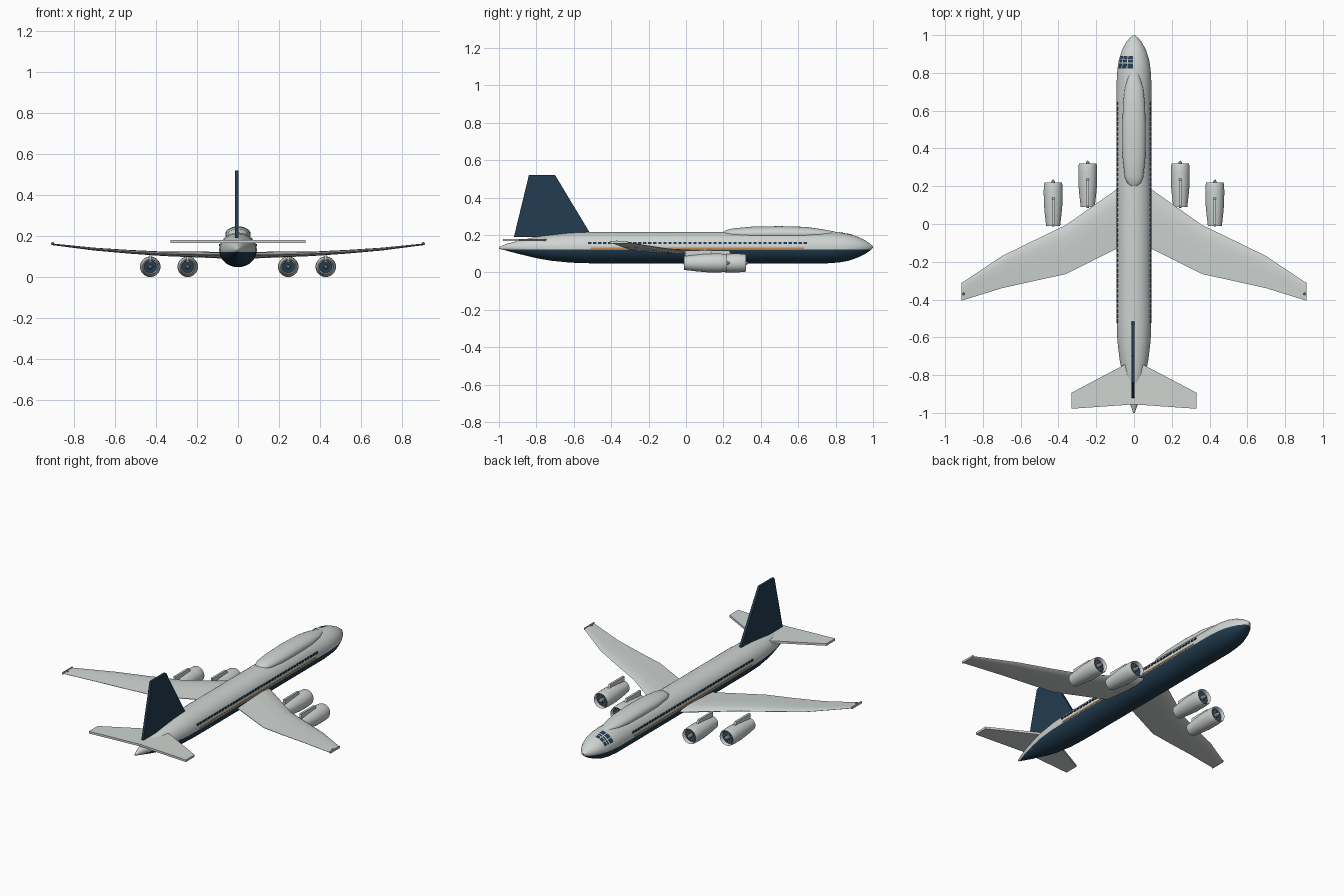
import bpy, bmesh, math
from mathutils import Vector

if "Cube" in bpy.data.objects:
    bpy.data.objects.remove(bpy.data.objects["Cube"], do_unlink=True)


def material(name, rgb):
    m = bpy.data.materials.new(name)
    m.use_nodes = True
    m.diffuse_color = (*rgb, 1)
    m.node_tree.nodes["Principled BSDF"].inputs["Base Color"].default_value = (*rgb, 1)
    return m


WHITE = material("pale grey paint", (0.62, 0.66, 0.64))
BLUE = material("deep blue paint", (0.016, 0.046, 0.08))
ORANGE = material("orange stripe", (0.55, 0.25, 0.07))
METAL = material("dull metal", (0.2, 0.22, 0.22))


def finish(name, bm, mats, angle=35):
    bmesh.ops.recalc_face_normals(bm, faces=bm.faces)
    me = bpy.data.meshes.new(name)
    bm.to_mesh(me)
    bm.free()
    ob = bpy.data.objects.new(name, me)
    bpy.context.collection.objects.link(ob)
    for m in mats:
        me.materials.append(m)
    if angle:
        bpy.ops.object.select_all(action="DESELECT")
        ob.select_set(True)
        bpy.context.view_layer.objects.active = ob
        bpy.ops.object.shade_smooth_by_angle(angle=math.radians(angle))
    return ob


def loft(bm, rings, caps=True):
    rows = [[bm.verts.new(p) for p in r] for r in rings]
    n = len(rows[0])
    for a, b in zip(rows, rows[1:]):
        for i in range(n):
            bm.faces.new((a[i], a[(i + 1) % n], b[(i + 1) % n], b[i]))
    if caps:
        bm.faces.new(rows[0])
        bm.faces.new(rows[-1])


def box(bm, centre, size):
    r = bmesh.ops.create_cube(bm, size=1)
    for v in r["verts"]:
        v.co = Vector(c + s * p for c, s, p in zip(centre, size, v.co))


def oval(y, half, low, top, n=40):
    mid, rz = (low + top) / 2, (top - low) / 2
    return [(half * math.sin(t), y, mid + rz * math.cos(t))
            for t in (2 * math.pi * i / n for i in range(n))]


# Fuselage: station, half width, bottom, top
BODY = [(-1, .004, .126, .136), (-.96, .018, .116, .152), (-.9, .036, .1, .168),
        (-.8, .06, .076, .19), (-.72, .076, .062, .2), (-.62, .088, .052, .211),
        (-.5, .092, .048, .216), (.75, .092, .048, .216), (.82, .088, .053, .213),
        (.87, .08, .062, .205), (.92, .064, .08, .19), (.96, .043, .1, .17),
        (.985, .022, .117, .152), (1, .004, .131, .139)]
bm = bmesh.new()
loft(bm, [oval(*s) for s in BODY])
PAINT_LINE = .122
bmesh.ops.bisect_plane(bm, geom=bm.verts[:] + bm.edges[:] + bm.faces[:],
                       plane_co=(0, 0, PAINT_LINE), plane_no=(0, 0, 1))
for f in bm.faces:
    f.material_index = int(f.calc_center_median().z < PAINT_LINE)
finish("fuselage", bm, [WHITE, BLUE])

# Raised upper deck
DECK = [(.2, .012, .205, .217), (.215, .035, .19, .226), (.25, .05, .18, .235),
        (.35, .06, .17, .244), (.5, .062, .17, .247), (.64, .058, .17, .243),
        (.72, .048, .18, .232), (.78, .03, .19, .221), (.83, .01, .19, .21)]
bm = bmesh.new()
loft(bm, [oval(*s) for s in DECK])
finish("upper_deck", bm, [WHITE])


# Skin patches that follow the fuselage
def skin(y, t, lift=.002):
    for a, b in zip(BODY, BODY[1:]):
        if a[0] <= y <= b[0]:
            k = (y - a[0]) / (b[0] - a[0])
            half, low, top = (p + (q - p) * k for p, q in zip(a[1:], b[1:]))
            return Vector(((half + lift) * math.sin(t), y,
                           (low + top) / 2 + ((top - low) / 2 + lift) * math.cos(t)))


def patch(bm, y0, y1, t0, t1, steps=4):
    for i in range(steps):
        ta, tb = (t0 + (t1 - t0) * k / steps for k in (i, i + 1))
        bm.faces.new([bm.verts.new(skin(y, t))
                      for y, t in ((y0, ta), (y1, ta), (y1, tb), (y0, tb))])


bm = bmesh.new()
for col in range(3):
    t = math.radians(-4 - col * 22)
    for y0, y1 in ((.822, .85), (.856, .868), (.872, .89)):
        patch(bm, y0, y1, t, t - math.radians(19))
finish("cockpit_windows", bm, [BLUE], 0)

# Cabin windows and cheat line on both sides
bm = bmesh.new()
for side in (1, -1):
    for i in range(44):
        box(bm, (side * .088, -.515 + i * .0268, .156), (.008, .017, .011))
finish("cabin_windows", bm, [BLUE], 0)
bm = bmesh.new()
for side in (1, -1):
    box(bm, (side * .09, .06, .13), (.007, 1.14, .008))
finish("side_stripe", bm, [ORANGE], 0)

# Wings: span, leading edge, trailing edge, height, thickness
WING = [(.04, .22, -.11, .105, .034), (.09, .185, -.13, .107, .032),
        (.36, -.005, -.265, .113, .022), (.53, -.087, -.302, .123, .018),
        (.7, -.17, -.34, .136, .014), (.91, -.31, -.405, .16, .008)]
AIRFOIL = [(0, 0), (.05, .3), (.25, .5), (.55, .38), (1, .06),
           (1, -.06), (.55, -.38), (.25, -.5), (.05, -.3)]
for side, label in ((1, "left"), (-1, "right")):
    bm = bmesh.new()
    loft(bm, [[(side * x, le + (te - le) * c, z + th * h) for c, h in AIRFOIL]
              for x, le, te, z, th in WING])
    finish(label + "_wing", bm, [WHITE])
    bm = bmesh.new()
    box(bm, (side * .909, -.358, .161), (.006, .094, .012))
    finish(label + "_wing_tip", bm, [WHITE], 0)
    bm = bmesh.new()
    bmesh.ops.create_uvsphere(bm, u_segments=10, v_segments=6, radius=.007)
    bmesh.ops.translate(bm, vec=(side * .903, -.37, .164), verts=bm.verts)
    finish(label + "_tip_light", bm, [METAL])


# Flat tail surfaces
def slab(name, outline, offset, mat):
    bm = bmesh.new()
    loft(bm, [[Vector(p) + Vector(offset) * s for p in outline] for s in (-.5, .5)])
    finish(name, bm, [mat], 0)


slab("tail_fin", [(-.006, y, z) for y, z in
                  ((-.92, .19), (-.84, .52), (-.7, .52), (-.515, .213), (-.56, .19))],
     (.015, 0, 0), BLUE)
for side, label in ((1, "left"), (-1, "right")):
    slab(label + "_tailplane", [(side * x, y, .173) for x, y in
                                ((0, -.72), (.05, -.745), (.33, -.893), (.33, -.978), (0, -.955))],
         (0, 0, .013), WHITE)


# Engines: lathed shells with fan, spinner and pylon
def lathe(bm, profile, x, y, z, n=28):
    loft(bm, [[(x + r * math.sin(t), y + d, z + r * math.cos(t))
               for t in (2 * math.pi * i / n for i in range(n))] for d, r in profile])


def engine(label, x, y):
    z = .05
    bm = bmesh.new()
    lathe(bm, [(.02, .028), (0, .033), (0, .037), (.06, .044), (.12, .0495), (.19, .05),
               (.222, .048), (.23, .045), (.226, .042), (.205, .041)], x, y, z)
    finish(label + "_nacelle", bm, [WHITE])
    bm = bmesh.new()
    lathe(bm, [(.01, .0312), (.206, .0408)], x, y, z)
    finish(label + "_core", bm, [BLUE])
    bm = bmesh.new()
    lathe(bm, [(.2, .013), (.222, .012), (.238, .008), (.246, .001)], x, y, z)
    lathe(bm, [(-.004, .006), (.012, .012)], x, y, z)
    finish(label + "_spinner", bm, [METAL])
    # Thin radial blades over the fan disc
    bm = bmesh.new()
    for i in range(12):
        t = 2 * math.pi * i / 12
        out = Vector((math.sin(t), 0, math.cos(t)))
        across = Vector((math.cos(t), 0, -math.sin(t)))
        hub = Vector((x, y + .21, z))
        bm.faces.new([bm.verts.new(hub + out * r + across * w)
                      for r, w in ((.01, -.001), (.04, -.002), (.04, .002), (.01, .001))])
    finish(label + "_fan_blades", bm, [METAL], 0)
    slab(label + "_pylon", [(x, y + d, h) for d, h in
                            ((.005, .075), (.005, .118), (.14, .118), (.155, .09))],
         (.013, 0, 0), WHITE)


for side, label in ((1, "left"), (-1, "right")):
    engine(label + "_inner_engine", side * .245, .09)
    engine(label + "_outer_engine", side * .428, -.01)
